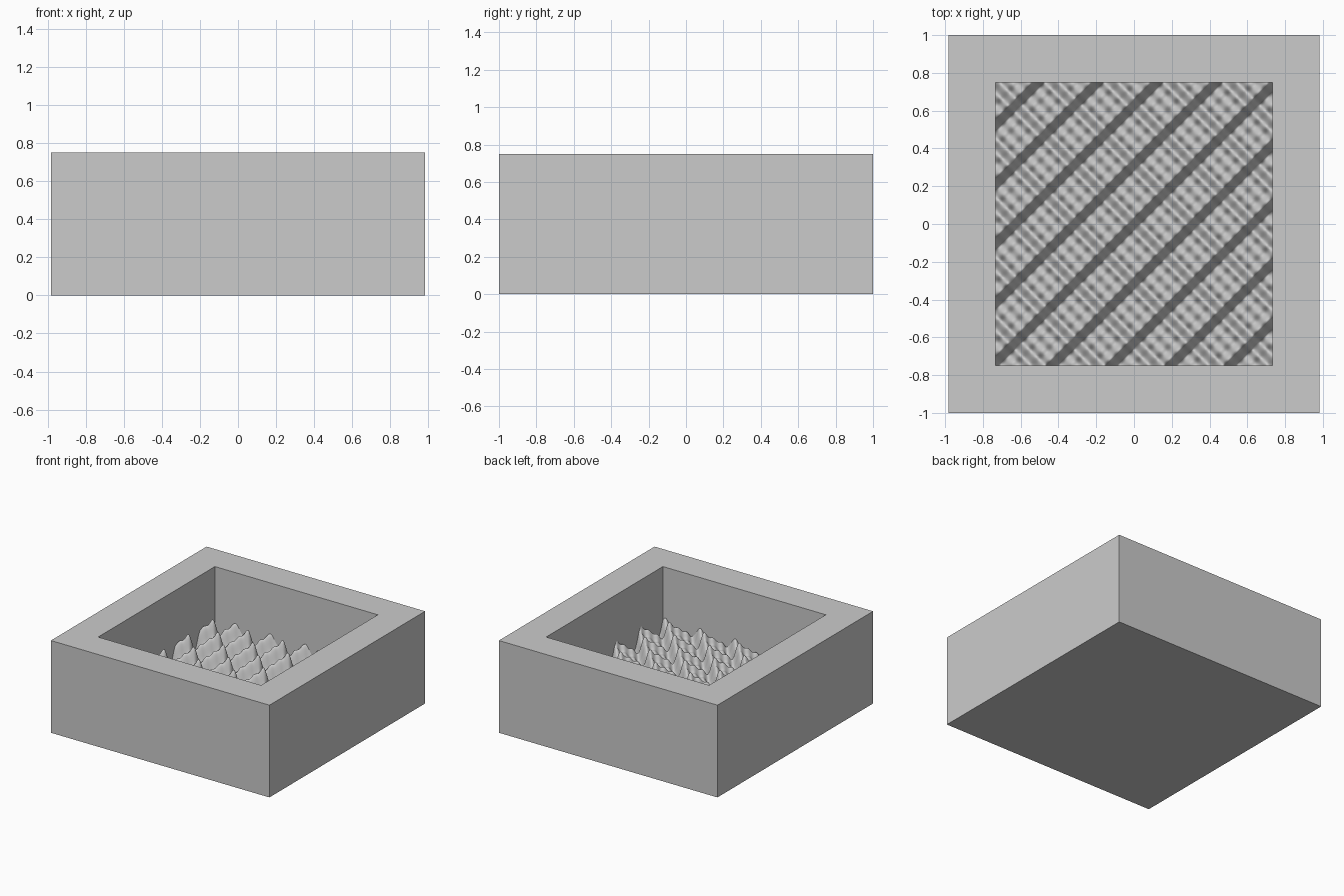
import bpy, bmesh
from math import sin

cube = bpy.data.objects.get("Cube")
if cube:
    bpy.data.objects.remove(cube, do_unlink=True)

# Outer half sizes, height, wall thickness and mean floor level
HX, HY, TOP, WALL, FLOOR = 0.983, 1.0, 0.75, 0.25, 0.25
IX, IY = HX - WALL, HY - WALL
WAVES = 20          # radians per unit
NX, NY = 196, 200   # floor resolution

grey = bpy.data.materials.new("grey")
grey.use_nodes = True
colour = (0.6, 0.6, 0.6, 1)
grey.diffuse_color = colour
grey.node_tree.nodes["Principled BSDF"].inputs["Base Color"].default_value = colour


def ripple(t):
    """Sawtooth-like wave made of three harmonics."""
    return sum(sin(k * t) / k for k in (1, 2, 3))


def floor_height(x, y):
    u, v = (y - x) * WAVES, (x + y) * WAVES
    return FLOOR + 0.046 * (ripple(u) + ripple(-v))


def add_object(name, bm):
    mesh = bpy.data.meshes.new(name)
    bm.to_mesh(mesh)
    bm.free()
    mesh.materials.append(grey)
    obj = bpy.data.objects.new(name, mesh)
    bpy.context.collection.objects.link(obj)
    return obj


# Box: thick-walled tray, swept from nested rectangular rings
bm = bmesh.new()
rings = []
for hx, hy, z in ((HX, HY, 0), (HX, HY, TOP), (IX, IY, TOP), (IX, IY, 0.1)):
    rings.append([bm.verts.new((sx * hx, sy * hy, z))
                  for sx, sy in ((-1, -1), (1, -1), (1, 1), (-1, 1))])
for lower, upper in zip(rings, rings[1:]):
    for i in range(4):
        j = (i + 1) % 4
        bm.faces.new((lower[i], lower[j], upper[j], upper[i]))
bm.faces.new(rings[0][::-1])
add_object("box", bm)

# Rippled floor inside the box
bm = bmesh.new()
bmesh.ops.create_grid(bm, x_segments=NX, y_segments=NY, size=1)
for v in bm.verts:
    x, y = v.co.x * IX, v.co.y * IY
    v.co = (x, y, floor_height(x, y))
for f in bm.faces:
    f.smooth = True
add_object("rippled_floor", bm)
